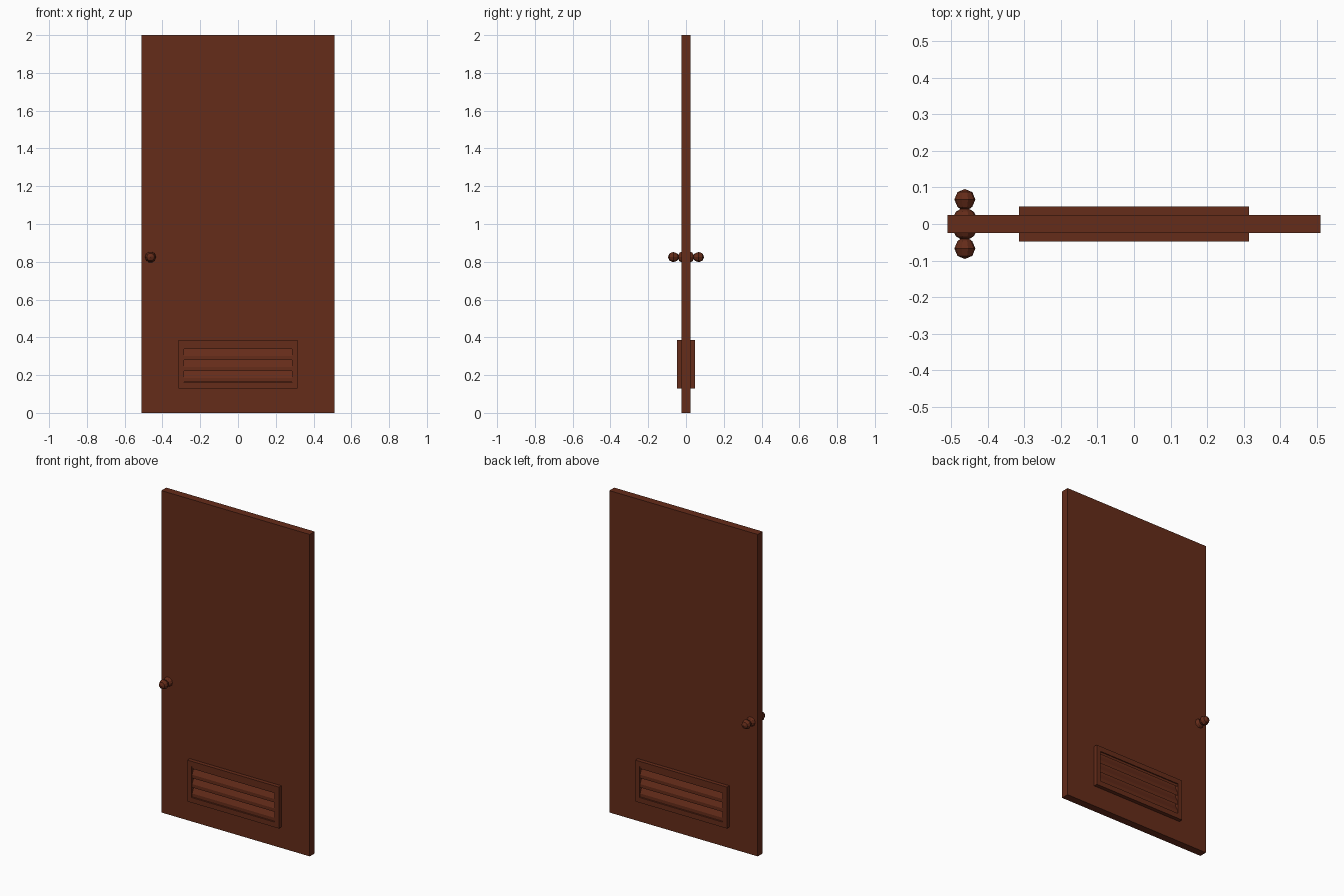
import bpy, bmesh, math

if "Cube" in bpy.data.objects:
    bpy.data.objects.remove(bpy.data.objects["Cube"])

wood = bpy.data.materials.new("brown_wood")
wood.diffuse_color = (0.13, 0.025, 0.01, 1)
wood.use_nodes = True
wood.node_tree.nodes["Principled BSDF"].inputs["Base Color"].default_value = wood.diffuse_color


def finish(name, bm):
    bmesh.ops.recalc_face_normals(bm, faces=bm.faces)
    me = bpy.data.meshes.new(name)
    bm.to_mesh(me)
    bm.free()
    ob = bpy.data.objects.new(name, me)
    me.materials.append(wood)
    bpy.context.collection.objects.link(ob)
    return ob


def box(name, x0, x1, y0, y1, z0, z1):
    bm = bmesh.new()
    bmesh.ops.create_cube(bm, size=1)
    for v in bm.verts:
        v.co = (x0 + (v.co.x + .5) * (x1 - x0),
                y0 + (v.co.y + .5) * (y1 - y0),
                z0 + (v.co.z + .5) * (z1 - z0))
    return finish(name, bm)


def extrude_x(name, profile, half):
    # (y, z) profile swept along x
    bm = bmesh.new()
    face = bm.faces.new([bm.verts.new((-half, y, z)) for y, z in profile])
    ext = bmesh.ops.extrude_face_region(bm, geom=[face])["geom"]
    bmesh.ops.translate(bm, vec=(2 * half, 0, 0),
                        verts=[v for v in ext if isinstance(v, bmesh.types.BMVert)])
    return finish(name, bm)


def vent_frame(name, s):
    # rectangular ring with mitred corners
    bm = bmesh.new()
    rings = []
    for hx, z0, z1, y in ((.315, .13, .387, .024), (.315, .13, .387, .048),
                          (.286, .162, .355, .048), (.286, .162, .355, .024)):
        rings.append([bm.verts.new((x, s * y, z)) for x, z in
                      ((-hx, z0), (hx, z0), (hx, z1), (-hx, z1))])
    for a, b in zip(rings, rings[1:]):
        for i in range(4):
            j = (i + 1) % 4
            bm.faces.new((a[i], a[j], b[j], b[i]))
    return finish(name, bm)


def knob(name, s):
    # lathed rosette, neck and ball
    profile = [(.030, .023), (.024, .034), (.012, .041), (.0203, .047),
               (.0287, .067), (.0203, .0873), (0, .0957)]
    bm = bmesh.new()
    vs = [bm.verts.new((-.463 + r, s * y, .825)) for r, y in profile]
    edges = [bm.edges.new(p) for p in zip(vs, vs[1:])]
    bmesh.ops.spin(bm, geom=vs + edges, cent=(-.463, 0, .825), axis=(0, 1, 0),
                   angle=math.tau, steps=10, use_duplicate=False)
    bmesh.ops.remove_doubles(bm, verts=bm.verts, dist=1e-5)
    return finish(name, bm)


# door slab
box("door_slab", -.51, .51, -.024, .024, 0, 2)

# vent and knob on both faces
for side, s in (("front", -1), ("back", 1)):
    vent_frame(f"{side}_vent_frame", s)
    for i in range(4):
        z = .164 + .0583 * i
        top = min(z + .021, .355)
        extrude_x(f"{side}_vent_slat_{i + 1}",
                  [(s * .042, z), (s * .042, top),
                   (s * .022, min(top + .042, .36)), (s * .022, min(z + .030, .358))], .287)
    knob(f"{side}_knob", s)
